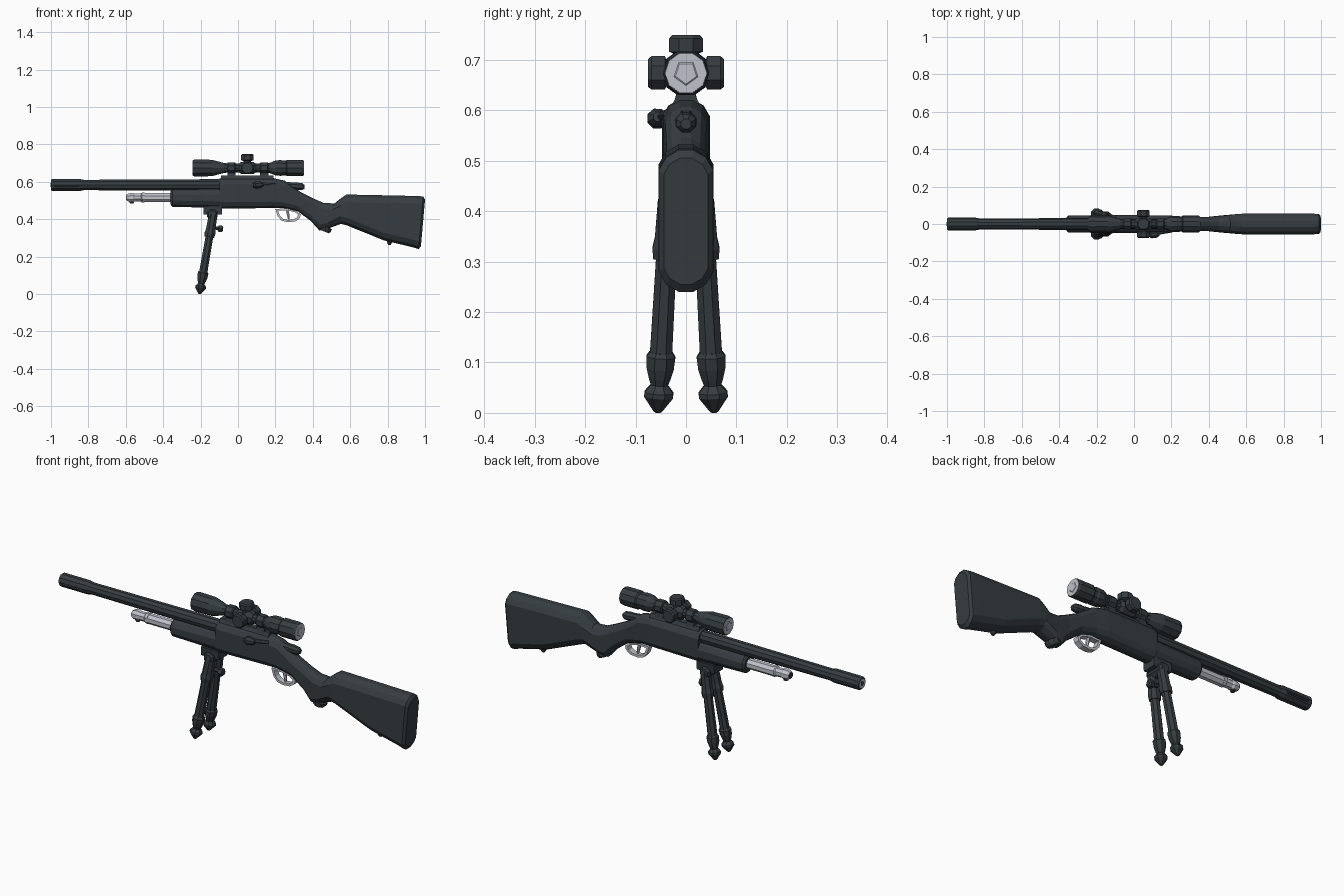
import bpy, bmesh, math
from mathutils import Vector


def material(name, rgb):
    m = bpy.data.materials.new(name)
    m.diffuse_color = (*rgb, 1)
    return m


DARK = material("gunmetal", (0.036, 0.046, 0.052))
LIGHT = material("pale_metal", (0.52, 0.54, 0.60))


def skin(name, rings, mat, closed=False):
    """Join equal-length point rings into a capped (or looped) solid."""
    bm = bmesh.new()
    vs = [[bm.verts.new(p) for p in ring] for ring in rings]
    n = len(vs[0])
    pairs = list(zip(vs, vs[1:])) + ([(vs[-1], vs[0])] if closed else [])
    for a, b in pairs:
        for i in range(n):
            j = (i + 1) % n
            bm.faces.new((a[i], a[j], b[j], b[i]))
    if not closed:
        bm.faces.new(vs[0])
        bm.faces.new(vs[-1])
    bmesh.ops.recalc_face_normals(bm, faces=bm.faces)
    me = bpy.data.meshes.new(name)
    bm.to_mesh(me)
    bm.free()
    me.materials.append(mat)
    ob = bpy.data.objects.new(name, me)
    bpy.context.collection.objects.link(ob)
    return ob


def lathe(name, start, end, profile, mat=DARK, sides=8):
    """Turned part from start to end; profile = (fraction along, radius)."""
    a, b = Vector(start), Vector(end)
    d = (b - a).normalized()
    u = d.cross(Vector((0, 1, 0)) if abs(d.y) < 0.9 else Vector((1, 0, 0))).normalized()
    v = d.cross(u)
    rings = []
    for t, r in profile:
        c = a.lerp(b, t)
        angs = [(i + 0.5) * math.tau / sides for i in range(sides)]
        rings.append([c + r * (u * math.cos(k) + v * math.sin(k)) for k in angs])
    return skin(name, rings, mat)


def body(name, sections, mat=DARK, sides=12):
    """Stadium sections: (x at bottom, x at top, z bottom, z top, half width)."""
    rings = []
    for xb, xt, zb, zt, w in sections:
        h, mid = (zt - zb) / 2, (zt + zb) / 2
        r, ring = min(w, h), []
        for i in range(sides):
            k = (i + 0.5) * math.tau / sides
            c, s = math.cos(k) / math.cos(math.pi / sides), math.sin(k) / math.cos(math.pi / sides)
            z = mid + math.copysign(h - r, c) + r * c
            f = (z - zb) / (zt - zb)
            ring.append((xb + (xt - xb) * f, w * s, z))
        rings.append(ring)
    return skin(name, rings, mat)


def box(name, x0, x1, y, z0, z1, mat=DARK, top=1.0):
    """Block symmetric in y, optionally narrower at the top."""
    return skin(name, [[(x0, -y, z0), (x1, -y, z0), (x1, y, z0), (x0, y, z0)],
                       [(x0, -y * top, z1), (x1, -y * top, z1),
                        (x1, y * top, z1), (x0, y * top, z1)]], mat)


# Barrel and muzzle
lathe("barrel", (-0.84, 0, 0.583), (-0.08, 0, 0.583), [(0, 0.029), (1, 0.033)], sides=10)
lathe("muzzle", (-1, 0, 0.583), (-0.82, 0, 0.583),
      [(0, 0.029), (0.04, 0.034), (0.85, 0.034), (1, 0.028)], sides=10)
lathe("muzzle_face", (-1.001, 0, 0.583), (-0.995, 0, 0.583), [(0, 0.024), (1, 0.024)], LIGHT, 10)
lathe("muzzle_bore", (-1.002, 0, 0.583), (-0.995, 0, 0.583), [(0, 0.012), (1, 0.012)])
for s in (-1, 1):
    lathe("muzzle_rib", (-0.98, 0.03 * s, 0.575), (-0.85, 0.03 * s, 0.575),
          [(0, 0.003), (0.1, 0.006), (0.9, 0.006), (1, 0.003)], sides=6)

# Under-barrel tube
lathe("magazine_tube", (-0.51, 0, 0.515), (-0.33, 0, 0.515), [(0, 0.026), (1, 0.026)], LIGHT)
lathe("tube_cap", (-0.595, 0, 0.516), (-0.5, 0, 0.516),
      [(0, 0.018), (0.1, 0.024), (0.35, 0.027), (0.45, 0.022), (0.8, 0.023), (0.85, 0.028),
       (1, 0.028)], LIGHT)
lathe("tube_plug", (-0.598, 0, 0.516), (-0.58, 0, 0.516), [(0, 0.014), (1, 0.014)])
lathe("tube_button", (-0.568, 0, 0.485), (-0.568, 0, 0.51), [(0, 0.012), (1, 0.016)], sides=6)

# Forearm
body("forearm", [(-0.36, -0.36, 0.478, 0.55, 0.036), (-0.35, -0.35, 0.466, 0.562, 0.046),
                 (-0.09, -0.09, 0.461, 0.568, 0.047)])

# Receiver, grip and butt in one continuous shape
body("receiver_and_stock", [
    (-0.1, -0.1, 0.458, 0.616, 0.045), (-0.09, -0.09, 0.456, 0.622, 0.048),
    (0.18, 0.18, 0.46, 0.622, 0.046), (0.24, 0.25, 0.46, 0.606, 0.041),
    (0.32, 0.335, 0.442, 0.545, 0.038), (0.39, 0.41, 0.39, 0.508, 0.038),
    (0.435, 0.455, 0.34, 0.488, 0.043), (0.47, 0.515, 0.346, 0.484, 0.047),
    (0.55, 0.55, 0.375, 0.512, 0.053), (0.58, 0.58, 0.368, 0.532, 0.055),
    (0.78, 0.78, 0.287, 0.528, 0.055), (0.935, 0.965, 0.25, 0.524, 0.055),
    (0.965, 0.99, 0.24, 0.521, 0.054), (0.978, 1.0, 0.255, 0.505, 0.044)])
lathe("grip_cap", (0.46, 0, 0.335), (0.47, 0, 0.36), [(0, 0.03), (0.4, 0.036), (1, 0.036)], sides=10)
lathe("sling_stud", (0.81, 0, 0.262), (0.81, 0, 0.3), [(0, 0.008), (0.3, 0.015), (1, 0.012)], sides=6)

# Bolt
lathe("bolt_tail", (0.2, 0, 0.585), (0.355, 0, 0.573),
      [(0, 0.022), (0.65, 0.02), (0.7, 0.022), (0.92, 0.02), (1, 0.011)])
lathe("bolt_handle", (0.2, -0.035, 0.592), (0.1, -0.054, 0.585), [(0, 0.011), (1, 0.008)], sides=6)
lathe("bolt_knob", (0.135, -0.055, 0.587), (0.08, -0.058, 0.582),
      [(0, 0.01), (0.3, 0.019), (0.75, 0.021), (1, 0.012)])
box("ejection_cover", -0.02, 0.08, 0.0455, 0.57, 0.595, top=0.92)

# Trigger guard: flat band around a rounded loop, plus trigger
loop = [(0.2, 0.455), (0.212, 0.415), (0.232, 0.393), (0.265, 0.384), (0.305, 0.388),
        (0.33, 0.405), (0.336, 0.425), (0.315, 0.443), (0.26, 0.458)]
cx, cz = 0.268, 0.424
rings = []
for x, z in loop:
    xi, zi = cx + (x - cx) * 0.78, cz + (z - cz) * 0.7
    rings.append([(x, -0.015, z), (x, 0.015, z), (xi, 0.015, zi), (xi, -0.015, zi)])
skin("trigger_guard", rings, LIGHT, closed=True)
lathe("trigger", (0.262, 0, 0.46), (0.272, 0, 0.398), [(0, 0.01), (0.6, 0.008), (1, 0.005)], LIGHT, 6)

# Scope: body, lenses, rings, turrets
Z = 0.674
lathe("scope_tube", (-0.24, 0, Z), (0.35, 0, Z),
      [(0, 0.045), (0.02, 0.048), (0.17, 0.046), (0.28, 0.028), (0.34, 0.024), (0.64, 0.024),
       (0.70, 0.03), (0.75, 0.043), (0.8, 0.044), (0.81, 0.041), (0.84, 0.041), (0.85, 0.046),
       (0.985, 0.046), (1, 0.043)], sides=10)
for name, x, s in (("objective", -0.24, -1), ("eyepiece", 0.35, 1)):
    lathe(name + "_rim", (x - 0.005 * s, 0, Z), (x + 0.002 * s, 0, Z),
          [(0, 0.042), (1, 0.041)], LIGHT, 10)
    lathe(name + "_lens", (x, 0, Z), (x + 0.004 * s, 0, Z), [(0, 0.028), (1, 0.022)], LIGHT, 5)
for x in (-0.035, 0.14):
    lathe("scope_ring", (x - 0.022, 0, Z), (x + 0.022, 0, Z),
          [(0, 0.029), (0.1, 0.033), (0.9, 0.033), (1, 0.029)])
    box("ring_foot", x - 0.022, x + 0.022, 0.024, 0.612, 0.655, top=0.6)
box("scope_rail", -0.09, 0.19, 0.03, 0.605, 0.634, top=0.55)
lathe("turret_block", (0.005, 0, Z), (0.095, 0, Z),
      [(0, 0.026), (0.15, 0.036), (0.85, 0.036), (1, 0.026)])
for d in ((0, 0, 1), (0, 1, 0), (0, -1, 0)):
    c, d = Vector((0.05, 0, Z)), Vector(d)
    lathe("turret", c + d * 0.02, c + d * 0.075,
          [(0, 0.022), (0.3, 0.022), (0.4, 0.036), (0.88, 0.036), (1, 0.03)])

# Bipod mount
box("bipod_mount", -0.185, -0.085, 0.034, 0.425, 0.47, top=1.1)
lathe("bipod_hinge", (-0.137, -0.052, 0.425), (-0.137, 0.052, 0.425),
      [(0, 0.022), (0.1, 0.03), (0.9, 0.03), (1, 0.022)])
lathe("bipod_lock", (-0.135, 0, 0.355), (-0.08, 0, 0.347),
      [(0, 0.01), (0.5, 0.01), (0.55, 0.02), (0.9, 0.02), (1, 0.012)], sides=6)

# Bipod legs, mirrored across y
for s in (-1, 1):
    top, foot = Vector((-0.128, 0.031 * s, 0.45)), Vector((-0.206, 0.056 * s, 0.0))

    def at(z):
        return foot.lerp(top, z / 0.45)

    lathe("leg_sleeve", at(0.44), at(0.305),
          [(0, 0.018), (0.15, 0.025), (0.7, 0.027), (0.85, 0.031), (1, 0.028)])
    lathe("leg_tube", at(0.32), at(0.1), [(0, 0.022), (1, 0.024)])
    lathe("leg_collar", at(0.12), at(0.05),
          [(0, 0.025), (0.12, 0.031), (0.45, 0.029), (0.75, 0.023), (1, 0.016)])
    lathe("leg_foot", at(0.058), at(0.0),
          [(0, 0.016), (0.2, 0.026), (0.3, 0.031), (0.45, 0.031), (0.95, 0.009), (1, 0.004)])
